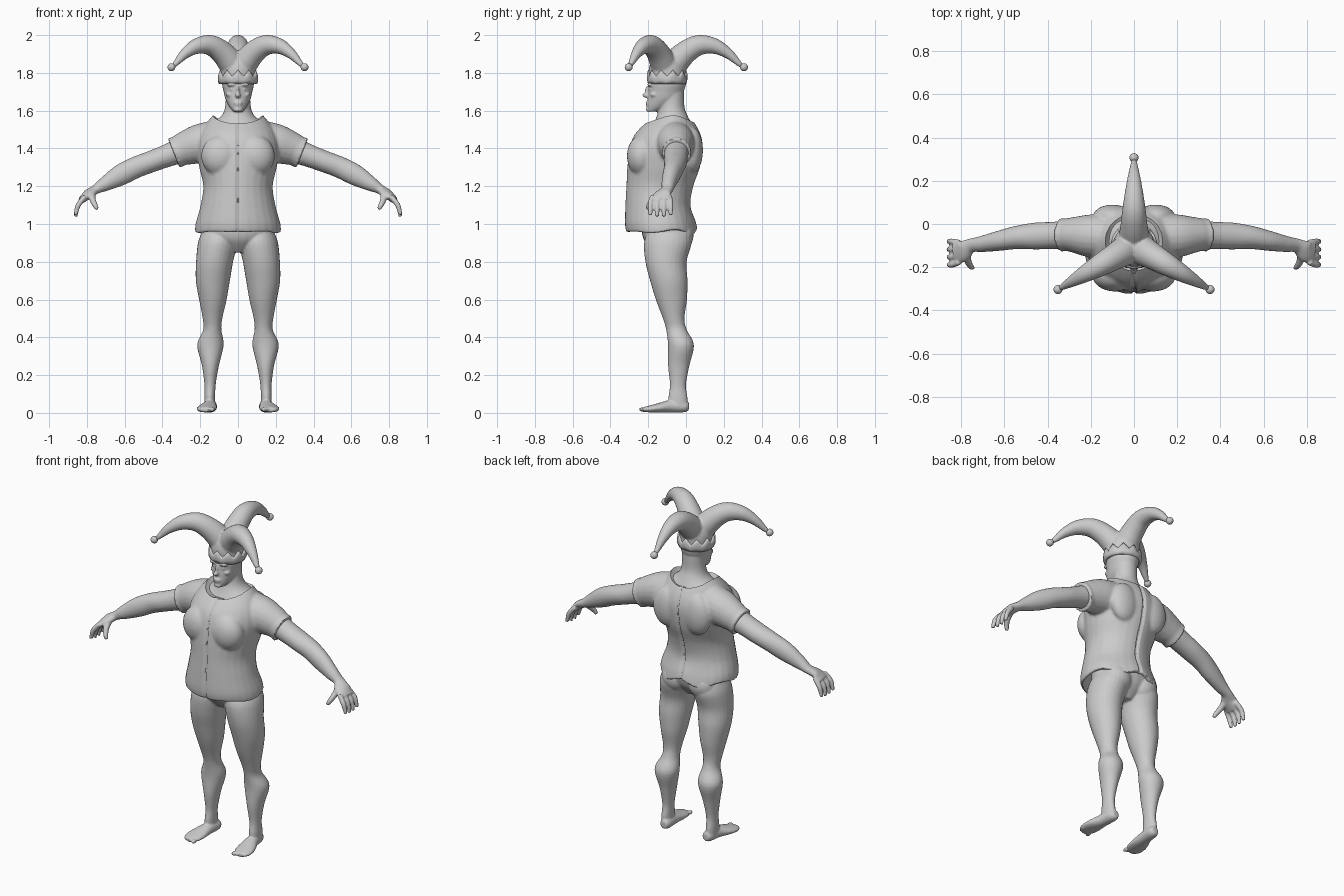
import bpy, bmesh, math
from mathutils import Vector, Matrix

if "Cube" in bpy.data.objects:
    bpy.data.objects.remove(bpy.data.objects["Cube"])

grey = bpy.data.materials.new("plain_grey")
grey.use_nodes = True
grey.diffuse_color = (.6, .6, .6, 1)
grey.node_tree.nodes["Principled BSDF"].inputs["Base Color"].default_value = (.6, .6, .6, 1)


def spline(rows, steps=5):
    """Smooth curve through rows of numbers."""
    rows = [Vector(r) for r in rows]
    out = []
    for i in range(len(rows) - 1):
        a, b, c, d = (rows[max(0, min(len(rows) - 1, i + k))] for k in (-1, 0, 1, 2))
        for k in range(steps):
            t = k / steps
            out.append(b + (c - a) * (t / 2) + (a * 2 - b * 5 + c * 4 - d) * (t * t / 2)
                       + (b * 3 - a - c * 3 + d) * (t ** 3 / 2))
    return out + [rows[-1]]


def skin(bm, rings):
    """Bridge closed rings of points and cap both ends."""
    loops = [[bm.verts.new(p) for p in ring] for ring in rings]
    n = len(loops[0])
    for low, high in zip(loops, loops[1:]):
        for i in range(n):
            j = (i + 1) % n
            bm.faces.new((low[i], low[j], high[j], high[i]))
    bm.faces.new(loops[0])
    bm.faces.new(loops[-1])


def circle(n=28):
    return [(math.cos(math.tau * i / n), math.sin(math.tau * i / n)) for i in range(n)]


def stack(bm, rows, side=1):
    """Level rings: height, centre x, half width, front y, back y."""
    skin(bm, [[(side * (cx + hx * c), (front + back) / 2 + (back - front) / 2 * s, z)
               for c, s in circle()] for z, cx, hx, front, back in spline(rows)])


def tube(bm, rows, side=1):
    """Rings across a path: x, y, z, level radius, upright radius."""
    rows = spline(rows)
    path = [Vector((side * r[0], r[1], r[2])) for r in rows]
    rings = []
    for i, (p, r) in enumerate(zip(path, rows)):
        along = (path[min(i + 1, len(path) - 1)] - path[max(i - 1, 0)]).normalized()
        across = along.cross(Vector((0, 0, 1))).normalized()
        up = across.cross(along)
        rings.append([p + across * (r[3] * c) + up * (r[4] * s) for c, s in circle(20)])
    skin(bm, rings)


def ball(bm, centre, radii):
    place = Matrix.Translation(centre) @ Matrix.Diagonal((*radii, 1))
    bmesh.ops.create_uvsphere(bm, u_segments=24, v_segments=14, radius=1, matrix=place)


def pair(bm, centre, radii):
    for side in (1, -1):
        ball(bm, (side * centre[0], centre[1], centre[2]), radii)


def make(name, bm):
    bmesh.ops.recalc_face_normals(bm, faces=bm.faces)
    mesh = bpy.data.meshes.new(name)
    bm.to_mesh(mesh)
    bm.free()
    mesh.materials.append(grey)
    obj = bpy.data.objects.new(name, mesh)
    bpy.context.collection.objects.link(obj)
    return obj


def fuse(obj, voxel, smoothing, cutters=()):
    """Melt overlapping parts into one surface, then cut openings."""
    remesh = obj.modifiers.new("fuse", "REMESH")
    remesh.mode, remesh.voxel_size = "VOXEL", voxel
    soft = obj.modifiers.new("soften", "SMOOTH")
    soft.factor, soft.iterations = .5, smoothing
    for cutter in cutters:
        cutter.hide_render = True
        cut = obj.modifiers.new("opening", "BOOLEAN")
        cut.operation, cut.solver, cut.object = "DIFFERENCE", "EXACT", cutter
    bpy.context.view_layer.update()
    graph = bpy.context.evaluated_depsgraph_get()
    mesh = bpy.data.meshes.new_from_object(obj.evaluated_get(graph))
    obj.modifiers.clear()
    obj.data = mesh
    mesh.materials.clear()
    mesh.materials.append(grey)
    for cutter in cutters:
        bpy.data.objects.remove(cutter)


def shade(obj, degrees=50):
    obj.data.shade_smooth()
    obj.data.set_sharp_from_angle(angle=math.radians(degrees))


# Body: trunk, neck and head
bm = bmesh.new()
stack(bm, [(.85, 0, .05, -.17, -.04), (.92, 0, .17, -.225, .02), (1, 0, .195, -.235, .035),
           (1.1, 0, .165, -.22, 0), (1.3, 0, .18, -.26, .05), (1.45, 0, .19, -.23, .06),
           (1.52, 0, .155, -.18, .035), (1.57, 0, .09, -.155, .01),
           (1.62, 0, .068, -.142, -.008), (1.7, 0, .065, -.14, -.01)])
stack(bm, [(1.595, 0, .025, -.203, -.15), (1.62, 0, .045, -.208, -.09),
           (1.66, 0, .066, -.204, -.03), (1.7, 0, .076, -.2, -.012),
           (1.75, 0, .085, -.197, 0), (1.82, 0, .075, -.18, -.02)])

# Face
ball(bm, (0, -.21, 1.682), (.014, .022, .014))
ball(bm, (0, -.203, 1.702), (.009, .015, .03))
ball(bm, (0, -.205, 1.642), (.024, .01, .006))
ball(bm, (0, -.203, 1.63), (.02, .01, .006))
ball(bm, (0, -.198, 1.606), (.024, .014, .013))
pair(bm, (.03, -.188, 1.738), (.03, .017, .01))
pair(bm, (.03, -.182, 1.712), (.014, .014, .009))
pair(bm, (.044, -.165, 1.685), (.02, .025, .013))

# Seat muscles
pair(bm, (.09, -.035, .94), (.085, .075, .085))

for side in (1, -1):
    # Leg and foot
    stack(bm, [(.03, .15, .028, -.085, .01), (.08, .15, .029, -.093, .008),
               (.15, .148, .03, -.085, 0), (.25, .146, .045, -.095, .018),
               (.36, .146, .07, -.095, .042), (.44, .136, .048, -.105, .004),
               (.5, .135, .052, -.122, -.008), (.6, .133, .073, -.16, .005),
               (.7, .133, .09, -.19, .008), (.8, .124, .098, -.215, .003),
               (.9, .108, .104, -.222, .03), (.96, .1, .09, -.2, .02)], side)
    tube(bm, [(.142, .015, .035, .02, .022), (.143, -.01, .035, .032, .032),
              (.15, -.08, .035, .037, .033), (.163, -.15, .026, .052, .024),
              (.17, -.2, .02, .05, .017), (.172, -.23, .017, .03, .012)], side)
    for toe in range(5):
        ball(bm, (side * (.135 + .018 * toe), -.232 + .009 * toe, .018),
             (.012 - .001 * toe, .018, .012))

    # Arm and palm
    tube(bm, [(.2, -.05, 1.42, .07, .08), (.3, -.05, 1.39, .066, .068),
              (.38, -.053, 1.36, .063, .06), (.46, -.056, 1.33, .062, .057),
              (.54, -.062, 1.3, .054, .057), (.62, -.077, 1.26, .047, .056),
              (.7, -.092, 1.214, .038, .04), (.755, -.1, 1.182, .033, .025),
              (.795, -.125, 1.155, .05, .024), (.83, -.132, 1.125, .052, .018)], side)

    # Fingers and thumb
    for k in range(4):
        y, drop = -.177 + .03 * k, .008 * abs(k - 1.5)
        spread = y - .012 + .006 * k
        tube(bm, [(.81, y, 1.145, .014, .014), (.843, spread, 1.105, .014, .014),
                  (.855, spread, 1.07, .012, .012), (.86, spread, 1.035 + drop, .01, .01)], side)
    tube(bm, [(.775, -.13, 1.165, .02, .018), (.77, -.17, 1.13, .017, .017),
              (.757, -.195, 1.1, .014, .014), (.745, -.203, 1.078, .01, .01)], side)
body = make("body", bm)
fuse(body, .006, 3)
shade(body, 80)

# Jacket with short sleeves
bm = bmesh.new()
stack(bm, [(.95, 0, .228, -.318, .062), (1, 0, .224, -.325, .052), (1.1, 0, .198, -.322, .025),
           (1.2, 0, .184, -.317, .04), (1.3, 0, .205, -.312, .075), (1.4, 0, .22, -.3, .09),
           (1.47, 0, .205, -.275, .08), (1.53, 0, .17, -.22, .05), (1.585, 0, .125, -.15, .01)])
pair(bm, (.09, -.235, 1.36), (.105, .078, .11))
pair(bm, (.1, .035, 1.39), (.09, .055, .12))
for side in (1, -1):
    tube(bm, [(.1, -.06, 1.44, .1, .11), (.2, -.055, 1.425, .1, .105),
              (.28, -.05, 1.4, .083, .09), (.315, -.05, 1.385, .076, .082),
              (.34, -.05, 1.375, .08, .087)], side)
jacket = make("jacket", bm)

hollow = bmesh.new()
stack(hollow, [(.88, 0, .212, -.303, .045), (1, 0, .21, -.308, .04), (1.08, 0, .17, -.26, .01)])
collar = bmesh.new()
ball(collar, (0, -.09, 1.595), (.138, .19, .085))
fuse(jacket, .008, 6, [make("hem_cutter", hollow), make("collar_cutter", collar)])

# Centre seams front and back, and the rippled hem
for v in jacket.data.vertices:
    x, y, z = v.co
    inward = 1 if y < -.13 else -1
    v.co.y += inward * .014 * math.exp(-(x / .007) ** 2)
    turn = math.atan2(x, -.13 - y)
    low = max(0, min(1, (1.08 - z) / .12))
    v.co.z -= low * .016 * math.sin(turn / 2) ** 2 * math.cos(5 * turn) - low * .008
shade(jacket)

# Hat crown with three drooping points, a third of a turn apart
bm = bmesh.new()
stack(bm, [(1.745, 0, .092, -.195, -.005), (1.82, 0, .096, -.197, -.003),
           (1.87, 0, .08, -.18, -.02), (1.91, 0, .035, -.135, -.065)])
hat_centre = Vector((0, -.1))
arms = [Vector((math.cos(a), math.sin(a))) for a in (math.radians(90 + 120 * k) for k in range(3))]
for way in arms:
    rows = [(0, 1.79, .065), (.04, 1.85, .07), (.1, 1.91, .062), (.17, 1.947, .054),
            (.25, 1.942, .042), (.32, 1.905, .029), (.375, 1.855, .017), (.395, 1.835, .012)]
    tube(bm, [(*(hat_centre + way * d), z, r, r) for d, z, r in rows])
hat = make("hat", bm)
fuse(hat, .007, 4)
shade(hat, 80)

# Bells on the hat points
for k, way in enumerate(arms):
    bm = bmesh.new()
    ball(bm, (*(hat_centre + way * .407), 1.83), (.021, .021, .021))
    shade(make(f"hat_bell_{k + 1}", bm))

# Zigzag hat band
bm = bmesh.new()
zigzag = (1, .5, 0, .5)
rings = []
for part, radius in ((0, .1), (.3, .107), (.75, .107), (1, .1)):
    rings.append([bm.verts.new((radius * s, -.1 - radius * c,
                                1.74 + part * (.042 + .034 * zigzag[i % 4])))
                  for i, (c, s) in enumerate(circle(40))])
for low, high in zip(rings, rings[1:]):
    for i in range(40):
        j = (i + 1) % 40
        bm.faces.new((low[i], low[j], high[j], high[i]))
band = make("hat_band", bm)
wall = band.modifiers.new("thickness", "SOLIDIFY")
wall.thickness = .012
shade(band)
